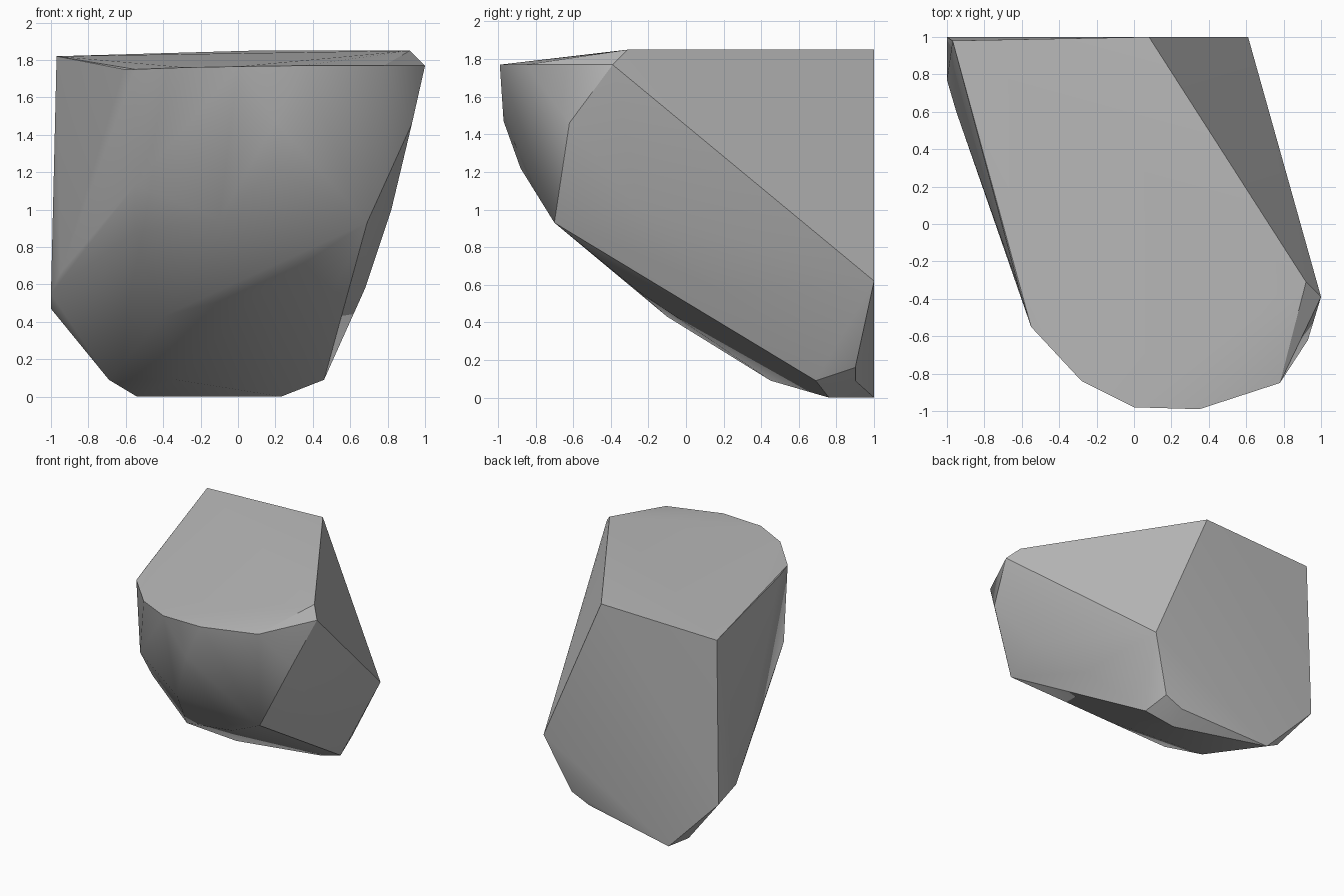
import bpy
import bmesh
import math

default_cube = bpy.data.objects.get("Cube")
if default_cube:
    bpy.data.objects.remove(default_cube, do_unlink=True)


def flat_material(name, value):
    """One plain grey used in both viewport and render."""
    mat = bpy.data.materials.new(name)
    mat.use_nodes = True
    colour = (value, value, value, 1)
    mat.diffuse_color = colour
    bsdf = mat.node_tree.nodes["Principled BSDF"]
    bsdf.inputs["Base Color"].default_value = colour
    return mat


def convex_chunk(name, corner_groups, mat, sharp_angle):
    """Wrap the corner points in a convex skin and smooth its soft facets."""
    bm = bmesh.new()
    for group in corner_groups:
        for corner in group:
            bm.verts.new(corner)
    hull = bmesh.ops.convex_hull(bm, input=bm.verts)
    unused = {v for v in hull["geom_interior"] + hull["geom_unused"]
              if isinstance(v, bmesh.types.BMVert)}
    bmesh.ops.delete(bm, geom=list(unused), context="VERTS")
    # Merge the coplanar triangles of the broken faces
    bmesh.ops.dissolve_limit(bm, angle_limit=math.radians(1),
                             verts=bm.verts, edges=bm.edges)
    bmesh.ops.recalc_face_normals(bm, faces=bm.faces)
    mesh = bpy.data.meshes.new(name)
    bm.to_mesh(mesh)
    bm.free()
    mesh.materials.append(mat)
    obj = bpy.data.objects.new(name, mesh)
    bpy.context.collection.objects.link(obj)
    bpy.ops.object.select_all(action="DESELECT")
    obj.select_set(True)
    bpy.context.view_layer.objects.active = obj
    bpy.ops.object.shade_smooth_by_angle(angle=math.radians(sharp_angle))
    return obj


# Rim of the sloping top face
top_rim = [(-.97, .98, 1.82), (.08, 1, 1.85), (.92, -.31, 1.85),
           (.78, -.85, 1.77), (.35, -.99, 1.77), (0, -.98, 1.765),
           (-.28, -.84, 1.76), (-.55, -.55, 1.75), (-.61, -.36, 1.75)]

# Broken back face and its chipped lower corner
back_face = [(.61, 1, .62), (.42, .9, .16), (.26, .9, .09),
             (-.54, 1, 0), (-1, 1, .47)]

# Right flank with its bevelled top corner
right_flank = [(1, -.39, 1.77), (.93, -.62, 1.46), (.82, -.25, 1),
               (.68, .2, .58), (.46, .69, .09)]

# Rounded front
front_bulge = [(.69, -.7, .93), (.2, -.97, 1.47), (.2, -.88, 1.22),
               (-.1, -.66, .95), (.13, -.26, .57), (-.4, -.1, .43)]

# Left flank
left_flank = [(-1, .77, .55), (-.95, .6, .66), (-.62, -.35, 1.5),
              (-.55, -.5, 1.13), (-.55, -.34, .88)]

# Small underside
underside = [(.23, .76, 0), (-.33, .45, .09), (-.69, .95, .09)]

stone = flat_material("stone_grey", .5)
convex_chunk("rock_chunk", [top_rim, back_face, right_flank, front_bulge,
                            left_flank, underside], stone, 30)
